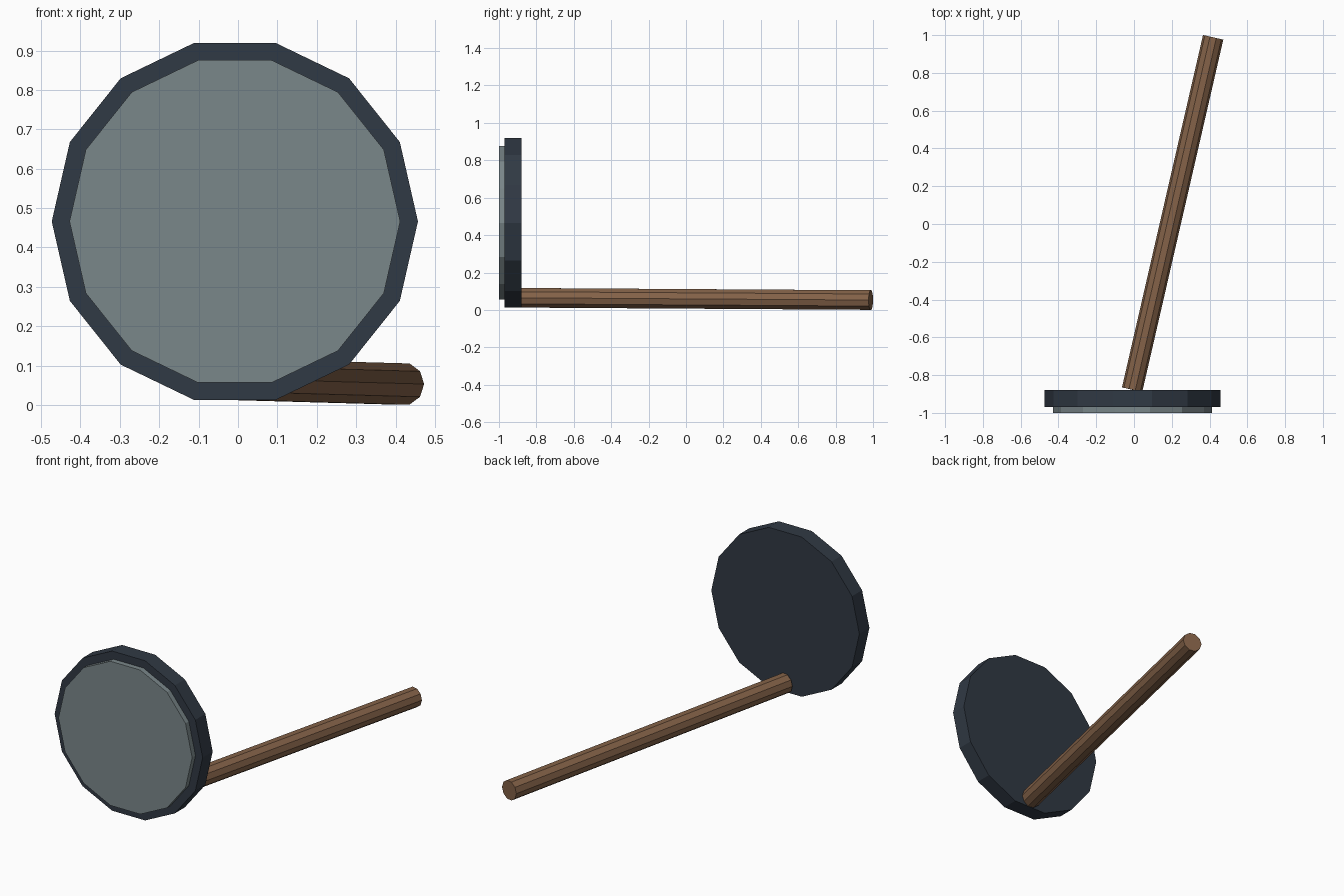
import bpy
import bmesh
from math import cos, sin, tau
from mathutils import Vector

cube = bpy.data.objects.get("Cube")
if cube:
    bpy.data.objects.remove(cube, do_unlink=True)


def make_material(name, rgb):
    mat = bpy.data.materials.new(name)
    mat.use_nodes = True
    colour = (*rgb, 1.0)
    mat.diffuse_color = colour
    bsdf = mat.node_tree.nodes["Principled BSDF"]
    bsdf.inputs["Base Color"].default_value = colour
    bsdf.inputs["Roughness"].default_value = 0.8
    return mat


def prism(name, start, end, radius, sides, mat):
    """Flat-shaded prism from start to end, with a corner pointing sideways."""
    start, end = Vector(start), Vector(end)
    axis = (end - start).normalized()
    side = axis.cross(Vector((0, 0, 1))).normalized()
    up = side.cross(axis)
    bm = bmesh.new()
    rings = []
    for centre in (start, end):
        rings.append([bm.verts.new(centre + radius * (side * cos(tau * i / sides)
                                                      + up * sin(tau * i / sides)))
                      for i in range(sides)])
    for ring in rings:
        bm.faces.new(ring)
    for i in range(sides):
        j = (i + 1) % sides
        bm.faces.new((rings[0][i], rings[0][j], rings[1][j], rings[1][i]))
    bmesh.ops.recalc_face_normals(bm, faces=bm.faces)
    mesh = bpy.data.meshes.new(name)
    bm.to_mesh(mesh)
    bm.free()
    mesh.materials.append(mat)
    obj = bpy.data.objects.new(name, mesh)
    bpy.context.collection.objects.link(obj)
    return obj


dark_slate = make_material("dark slate", (0.030, 0.041, 0.058))
pale_grey = make_material("pale grey", (0.195, 0.242, 0.254))
brown_wood = make_material("brown wood", (0.231, 0.122, 0.065))

# Upright disc: dark body with a raised pale face on the front
CX, CZ = -0.008, 0.466
prism("disc_body", (CX, -0.97, CZ), (CX, -0.88, CZ), 0.465, 14, dark_slate)
prism("disc_face", (CX, -1.0, CZ), (CX, -0.97, CZ), 0.42, 14, pale_grey)

# Slanted rod running back from the foot of the disc
prism("handle_rod", (-0.01, -0.877, 0.065), (0.419, 0.988, 0.053), 0.055, 10, brown_wood)
